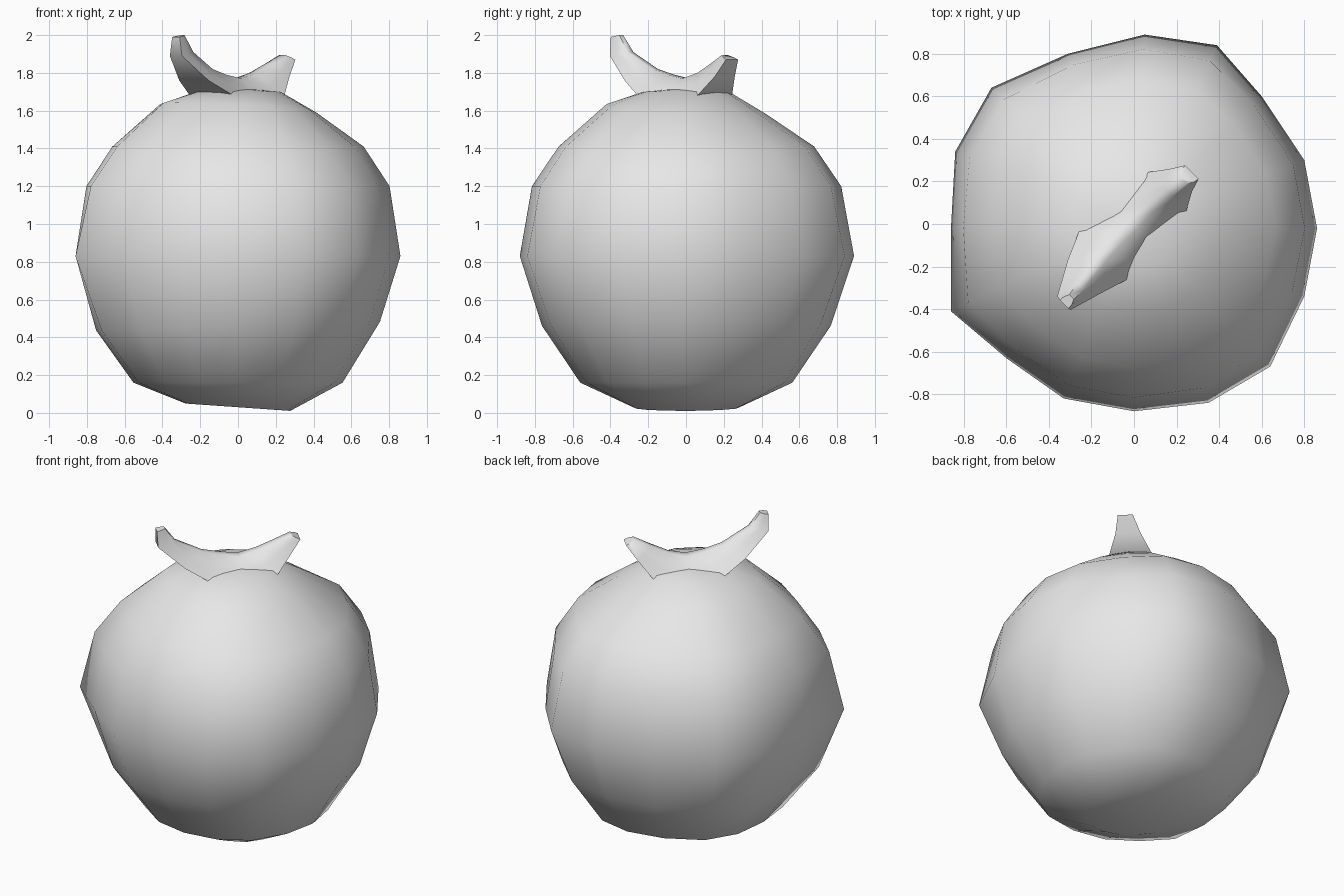
import bpy, bmesh, math
from mathutils import Vector

cube = bpy.data.objects.get("Cube")
if cube:
    bpy.data.objects.remove(cube, do_unlink=True)

grey = bpy.data.materials.new("plain_grey")
grey.use_nodes = True
grey.diffuse_color = (0.8, 0.8, 0.8, 1)
grey.node_tree.nodes["Principled BSDF"].inputs["Base Color"].default_value = (0.8, 0.8, 0.8, 1)


def loft(name, rings, start=None, end=None, angle=60):
    """Bridge a list of equal-length point rings; close each end with a point or a flat cap."""
    bm = bmesh.new()
    loops = [[bm.verts.new(p) for p in ring] for ring in rings]
    n = len(loops[0])
    for a, b in zip(loops, loops[1:]):
        for i in range(n):
            j = (i + 1) % n
            bm.faces.new((a[i], a[j], b[j], b[i]))
    for loop, tip in ((loops[0], start), (loops[-1], end)):
        if tip:
            centre = bm.verts.new(tip)
            for i in range(n):
                bm.faces.new((loop[i], loop[(i + 1) % n], centre))
        else:
            bm.faces.new(loop)
    bmesh.ops.recalc_face_normals(bm, faces=bm.faces)
    mesh = bpy.data.meshes.new(name)
    bm.to_mesh(mesh)
    bm.free()
    mesh.materials.append(grey)
    obj = bpy.data.objects.new(name, mesh)
    bpy.context.collection.objects.link(obj)
    bpy.ops.object.select_all(action='DESELECT')
    obj.select_set(True)
    bpy.context.view_layer.objects.active = obj
    bpy.ops.object.shade_smooth_by_angle(angle=math.radians(angle))
    return obj


# Lumpy round body: irregular outline at the widest height, scaled up and down
outline = [(.86, -.02), (.80, .30), (.60, .60), (.39, .84), (.05, .89), (-.31, .80),
           (-.67, .64), (-.84, .34), (-.86, -.02), (-.86, -.41), (-.60, -.63),
           (-.33, -.82), (0, -.88), (.35, -.84), (.64, -.67), (.80, -.34)]
# height, scale, roundness, tilt in x, tilt in y
levels = [(.03, .32, .5, -.07, 0), (.16, .64, .5, 0, 0), (.46, .87, .4, .03, 0),
          (.83, 1, 0, 0, 0), (1.20, .93, .3, 0, 0), (1.41, .77, .4, 0, 0),
          (1.61, .48, .5, -.05, -.06), (1.70, .26, .6, 0, 0)]
body_rings = []
for z, scale, roundness, tilt_x, tilt_y in levels:
    ring = []
    for x, y in outline:
        p = Vector((x, y))
        p = p.lerp(p.normalized() * .87, roundness) * scale
        ring.append((p.x, p.y, max(0, z + tilt_x * p.x + tilt_y * p.y)))
    body_rings.append(ring)
loft("body", body_rings, start=(0, 0, .03), end=(0, 0, 1.72), angle=70)

# Two horns joined by a saddle, running diagonally across the top
along = Vector((1, 1, 0)).normalized()
across = Vector((1, -1, 0)).normalized()
up = Vector((0, 0, 1))
# top distance and height, bottom distance and height, top and bottom half width, shift
stations = [(-.45, 2.0, -.50, 1.99, .025, .028, .035), (-.385, 1.91, -.495, 1.89, .035, .045, .03),
            (-.22, 1.82, -.34, 1.76, .035, .11, .01), (-.11, 1.79, -.18, 1.67, .04, .17, 0),
            (0, 1.77, 0, 1.64, .05, .14, 0), (.11, 1.80, .20, 1.66, .04, .14, 0),
            (.22, 1.85, .30, 1.78, .04, .075, .01), (.31, 1.895, .365, 1.87, .035, .045, .02)]
horn_rings = []
for td, tz, bd, bz, tw, bw, shift in stations:
    top, low = along * td + up * tz, along * bd + up * bz
    mid, mw = (top + low) / 2, tw * .55 + bw * .45
    ring = [top + across * tw * .6, mid + across * mw, low + across * bw,
            low - across * bw, mid - across * mw, top - across * tw * .6]
    horn_rings.append([p + across * shift for p in ring])
loft("horns", horn_rings, angle=65)
